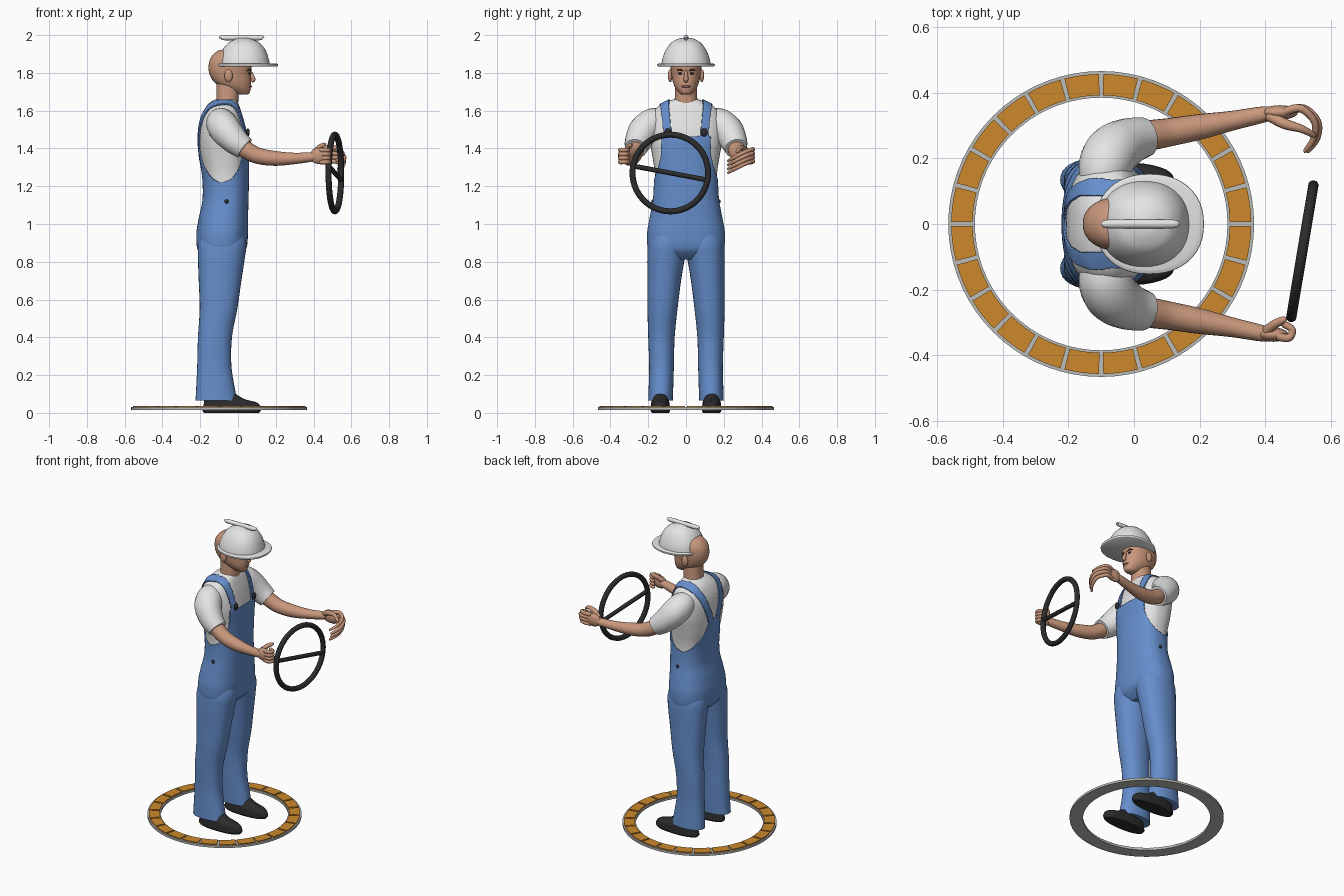
import bpy, bmesh, math
from mathutils import Vector

cube = bpy.data.objects.get("Cube")
if cube:
    bpy.data.objects.remove(cube)


def material(name, r, g, b):
    m = bpy.data.materials.new(name)
    m.use_nodes = True
    m.diffuse_color = (r, g, b, 1)
    m.node_tree.nodes["Principled BSDF"].inputs["Base Color"].default_value = (r, g, b, 1)
    return m


BLUE = material("denim blue", 0.13, 0.27, 0.6)
WHITE = material("shirt white", 0.77, 0.78, 0.77)
SKIN = material("skin", 0.58, 0.31, 0.2)
LIP = material("lip", 0.4, 0.17, 0.12)
BLACK = material("black rubber", 0.025, 0.025, 0.027)
ORANGE = material("orange brick", 0.61, 0.25, 0.025)
GREY = material("mortar grey", 0.5, 0.5, 0.48)


def smooth_rows(rows, steps):
    """Pass a Catmull-Rom curve through rows of numbers."""
    out = []
    for i in range(len(rows) - 1):
        a, b, c, d = (rows[min(max(i + k, 0), len(rows) - 1)] for k in (-1, 0, 1, 2))
        for s in range(steps):
            t = s / steps
            out.append([q + t / 2 * (r - p + t * (2 * p - 5 * q + 4 * r - w + t * (3 * (q - r) + w - p)))
                        for p, q, r, w in zip(a, b, c, d)])
    return out + [list(rows[-1])]


def finish(obj, mat, angle=40):
    obj.data.materials.clear()
    obj.data.materials.append(mat)
    bpy.ops.object.select_all(action="DESELECT")
    obj.select_set(True)
    bpy.context.view_layer.objects.active = obj
    bpy.ops.object.shade_smooth_by_angle(angle=math.radians(angle))
    return obj


def from_bmesh(name, bm, mat, angle=40):
    bmesh.ops.recalc_face_normals(bm, faces=bm.faces)
    mesh = bpy.data.meshes.new(name)
    bm.to_mesh(mesh)
    bm.free()
    obj = bpy.data.objects.new(name, mesh)
    bpy.context.collection.objects.link(obj)
    return finish(obj, mat, angle)


def loft_bmesh(rows, sides=32, steps=5, power=2.2):
    """Stack rounded sections; each row is z, back x, front x, low y, high y."""
    bm = bmesh.new()
    rings = []
    for z, x0, x1, y0, y1 in smooth_rows(rows, steps):
        ring = []
        for k in range(sides):
            a = math.tau * k / sides
            u, v = (math.copysign(abs(f(a)) ** (2 / power), f(a)) for f in (math.cos, math.sin))
            ring.append(bm.verts.new(((x0 + x1 + (x1 - x0) * u) / 2, (y0 + y1 + (y1 - y0) * v) / 2, z)))
        rings.append(ring)
    for lo, hi in zip(rings, rings[1:]):
        for k in range(sides):
            j = (k + 1) % sides
            bm.faces.new((lo[k], lo[j], hi[j], hi[k]))
    bm.faces.new(rings[0])
    bm.faces.new(rings[-1])
    return bm


def loft(name, rows, mat, **options):
    return from_bmesh(name, loft_bmesh(rows, **options), mat)


def centred(rows):
    return [(z, x0, x1, -w, w) for z, x0, x1, w in rows]


def tube(name, points, mat, steps=5, sides=4):
    """Tapered tube through points of x, y, z, radius."""
    curve = bpy.data.curves.new(name, "CURVE")
    curve.dimensions = "3D"
    curve.bevel_depth = 1
    curve.bevel_resolution = sides
    curve.use_fill_caps = True
    path = smooth_rows(points, steps)
    spline = curve.splines.new("POLY")
    spline.points.add(len(path) - 1)
    for p, (x, y, z, r) in zip(spline.points, path):
        p.co = (x, y, z, 1)
        p.radius = max(r, 0.001)
    temp = bpy.data.objects.new(name, curve)
    bpy.context.collection.objects.link(temp)
    bpy.context.view_layer.update()
    mesh = bpy.data.meshes.new_from_object(temp.evaluated_get(bpy.context.evaluated_depsgraph_get()))
    bpy.data.objects.remove(temp)
    obj = bpy.data.objects.new(name, mesh)
    bpy.context.collection.objects.link(obj)
    return finish(obj, mat, 60)


def ball(name, centre, size, mat):
    bm = bmesh.new()
    bmesh.ops.create_uvsphere(bm, u_segments=20, v_segments=12, radius=1)
    for v in bm.verts:
        v.co = Vector(centre) + v.co * Vector(size)
    return from_bmesh(name, bm, mat)


def ring_sector(name, r0, r1, a0, a1, z0, z1, steps, mat):
    """Flat slab between two radii, closed when it goes all the way round."""
    bm = bmesh.new()
    full = a1 - a0 > 6.28
    cols = []
    for i in range(steps if full else steps + 1):
        a = a0 + (a1 - a0) * i / steps
        cols.append([bm.verts.new((r * math.cos(a) - 0.1, r * math.sin(a), z))
                     for r, z in ((r0, z0), (r1, z0), (r1, z1), (r0, z1))])
    for i in range(steps):
        a, b = cols[i], cols[(i + 1) % len(cols)]
        for k in range(4):
            j = (k + 1) % 4
            bm.faces.new((a[k], a[j], b[j], b[k]))
    if not full:
        bm.faces.new(cols[0])
        bm.faces.new(cols[-1])
    return from_bmesh(name, bm, mat, 20)


# Paved ring on the ground
ring_sector("ring_base", 0.385, 0.466, 0, math.tau, 0.016, 0.03, 72, GREY)
for i in range(24):
    a = math.tau * i / 24
    ring_sector(f"ring_brick_{i + 1}", 0.392, 0.457, a + 0.014, a + math.tau / 24 - 0.014, 0.02, 0.036, 4, ORANGE)

# Shirt body
body = centred([(0.82, -0.17, -0.01, 0.16), (0.87, -0.207, 0.035, 0.193), (0.95, -0.212, 0.045, 0.198),
                (1.03, -0.2, 0.045, 0.185), (1.13, -0.18, 0.048, 0.167), (1.25, -0.182, 0.05, 0.163),
                (1.36, -0.2, 0.05, 0.178), (1.46, -0.207, 0.048, 0.195), (1.55, -0.198, 0.03, 0.19),
                (1.61, -0.175, 0.012, 0.16), (1.642, -0.15, 0.0, 0.11), (1.66, -0.12, -0.01, 0.065)])
loft("shirt_body", body, WHITE, sides=64, steps=6, power=2.4)


# Overalls bib, back panel and straps, lifted off the shirt
def ramp(z, z0, v0, z1, v1):
    t = min(max((z - z0) / (z1 - z0), 0), 1)
    return v0 + (v1 - v0) * t


def is_overalls(c):
    y, z = abs(c.y), c.z
    if z < 1.225:
        return True
    if z > 1.655:
        return False
    if c.x > -0.075:
        if z < 1.465:
            return y < ramp(z, 1.225, 0.165, 1.36, 0.13)
        return abs(y - ramp(z, 1.46, 0.095, 1.62, 0.11)) < 0.023
    if z < 1.4:
        return y < ramp(z, 1.225, 0.16, 1.32, 0.085) - ramp(z, 1.32, 0, 1.4, 0.03)
    return abs(y - ramp(z, 1.4, 0.03, 1.62, 0.11)) < 0.027


bm = loft_bmesh(body, sides=160, steps=14, power=2.4)
bmesh.ops.recalc_face_normals(bm, faces=bm.faces)
bmesh.ops.delete(bm, geom=[f for f in bm.faces if not is_overalls(f.calc_center_median())], context="FACES")
for _ in range(4):
    edge = [v for v in bm.verts if v.is_boundary]
    bmesh.ops.smooth_vert(bm, verts=edge, factor=0.5, use_axis_x=True, use_axis_y=True, use_axis_z=True)
overalls = from_bmesh("overalls_bib", bm, BLUE)
shell = overalls.modifiers.new("thickness", "SOLIDIFY")
shell.thickness = 0.008
shell.offset = 1

# Legs, boots, sleeves, arms and small fittings on both sides
for side, s in (("left", 1), ("right", -1)):
    leg = [(0.065, -0.225, -0.005, 0.07, 0.2), (0.12, -0.222, -0.015, 0.068, 0.198),
           (0.25, -0.216, -0.035, 0.064, 0.195), (0.4, -0.212, -0.032, 0.06, 0.2),
           (0.55, -0.203, -0.004, 0.045, 0.204), (0.7, -0.208, 0.018, 0.026, 0.204),
           (0.82, -0.212, 0.036, 0.006, 0.205), (0.9, -0.21, 0.045, -0.01, 0.2), (0.98, -0.18, 0.03, 0.0, 0.17)]
    boot = [(0.0, -0.18, 0.11, 0.09, 0.18), (0.012, -0.188, 0.12, 0.084, 0.187), (0.03, -0.185, 0.12, 0.085, 0.186),
            (0.055, -0.18, 0.1, 0.088, 0.184), (0.075, -0.178, 0.03, 0.092, 0.18), (0.12, -0.17, -0.04, 0.095, 0.175)]
    for part, rows, mat in (("trouser_leg", leg, BLUE), ("boot", boot, BLACK)):
        loft(f"{side}_{part}", [(z, x0, x1, s * y0, s * y1) for z, x0, x1, y0, y1 in rows], mat)
    sleeve = [(-0.1, 0.11, 1.55, 0.06), (-0.09, 0.17, 1.535, 0.08), (-0.065, 0.22, 1.495, 0.083),
              (-0.015, 0.252, 1.44, 0.072), (0.035, 0.265, 1.4, 0.06)]
    arm = [(-0.01, 0.255, 1.43, 0.045), (0.05, 0.27, 1.388, 0.046), (0.11, 0.28, 1.36, 0.043),
           (0.2, 0.296, 1.347, 0.039), (0.3, 0.315, 1.347, 0.03), (0.39, 0.333, 1.355, 0.025), (0.42, 0.336, 1.36, 0.02)]
    for part, path, mat in (("sleeve", sleeve, WHITE), ("arm", arm, SKIN)):
        tube(f"{side}_{part}", [(x, s * y, z, r) for x, y, z, r in path], mat, sides=8)
    ball(f"{side}_ear", (-0.05, s * 0.084, 1.785), (0.022, 0.012, 0.034), SKIN)
    ball(f"{side}_eye", (0.062, s * 0.031, 1.797), (0.006, 0.012, 0.005), BLACK)
    tube(f"{side}_eyebrow", [(0.066, s * 0.014, 1.81, 0.004), (0.063, s * 0.033, 1.818, 0.004),
                             (0.048, s * 0.05, 1.813, 0.002)], BLACK)
    ball(f"{side}_buckle", (0.052, s * 0.096, 1.485), (0.01, 0.018, 0.022), BLACK)
    ball(f"{side}_waist_button", (-0.06, s * 0.176, 1.12), (0.011, 0.008, 0.011), BLACK)

# Head
loft("neck", centred([(1.6, -0.13, 0.0, 0.07), (1.66, -0.115, 0.002, 0.06), (1.75, -0.115, 0.01, 0.056)]), SKIN)
loft("head", centred([(1.685, 0.0, 0.05, 0.022), (1.695, -0.03, 0.062, 0.036), (1.72, -0.08, 0.068, 0.056),
                      (1.75, -0.125, 0.07, 0.069), (1.79, -0.15, 0.067, 0.077), (1.835, -0.156, 0.072, 0.082),
                      (1.88, -0.144, 0.062, 0.078), (1.915, -0.11, 0.03, 0.055), (1.925, -0.07, 0.0, 0.02)]), SKIN)
tube("nose", [(0.064, 0, 1.81, 0.007), (0.074, 0, 1.785, 0.01), (0.08, 0, 1.765, 0.013), (0.07, 0, 1.755, 0.008)], SKIN)
ball("mouth", (0.066, 0, 1.728), (0.008, 0.024, 0.006), LIP)

# Hard hat
loft("hat_dome", centred([(1.838, -0.108, 0.17, 0.132), (1.88, -0.1, 0.161, 0.124), (1.925, -0.08, 0.143, 0.105),
                          (1.96, -0.05, 0.113, 0.078), (1.98, -0.01, 0.07, 0.042), (1.986, 0.01, 0.045, 0.015)]), WHITE, sides=48)
loft("hat_brim", centred([(1.834, -0.115, 0.208, 0.148), (1.838, -0.118, 0.212, 0.152), (1.846, -0.118, 0.212, 0.152),
                          (1.851, -0.11, 0.195, 0.14)]), WHITE, sides=48, steps=2)
tube("hat_ridge", [(-0.09, 0, 1.984, 0.007), (-0.08, 0, 1.986, 0.013), (0.03, 0, 1.986, 0.014),
                   (0.12, 0, 1.986, 0.013), (0.132, 0, 1.984, 0.007)], WHITE)

# Hands: the left one open and curved, the right one closed
ball("left_palm", (0.445, 0.34, 1.36), (0.055, 0.022, 0.042), SKIN)
ball("right_palm", (0.425, -0.337, 1.36), (0.045, 0.022, 0.042), SKIN)
for i in range(4):
    h = 1.328 + 0.021 * i
    reach = (0, 0.008, 0.01, 0.0)[i] - 0.012
    tube(f"left_finger_{i + 1}", [(0.46, 0.343, h, 0.013), (0.52 + reach, 0.352, h + 0.004, 0.012),
                                  (0.562 + reach, 0.312, h - 0.01, 0.011), (0.56 + reach, 0.262, h - 0.035, 0.01),
                                  (0.535 + reach, 0.225, h - 0.055, 0.007), (0.53 + reach, 0.22, h - 0.058, 0.002)], SKIN)
    tube(f"right_finger_{i + 1}", [(0.435, -0.342, h, 0.013), (0.472, -0.347, h, 0.012), (0.482, -0.322, h, 0.011),
                                   (0.455, -0.305, h, 0.01), (0.445, -0.306, h, 0.004)], SKIN)
tube("left_thumb", [(0.41, 0.33, 1.375, 0.016), (0.46, 0.305, 1.4, 0.016), (0.51, 0.29, 1.405, 0.012),
                    (0.545, 0.272, 1.385, 0.009), (0.552, 0.265, 1.378, 0.003)], SKIN)
tube("right_thumb", [(0.405, -0.325, 1.38, 0.016), (0.43, -0.305, 1.405, 0.014), (0.455, -0.292, 1.42, 0.011),
                     (0.465, -0.288, 1.425, 0.004)], SKIN)

# Steering wheel with a single bar across
centre, turn = (0.513, -0.083, 1.27), (0, math.radians(90), math.radians(-9.5))
bpy.ops.mesh.primitive_torus_add(major_segments=56, minor_segments=14, major_radius=0.203, minor_radius=0.016,
                                 location=centre, rotation=turn)
wheel = bpy.context.object
wheel.name = "steering_wheel_rim"
finish(wheel, BLACK)
tilt = Vector((0.033, 0.196, -0.037))
ends = [Vector(centre) - tilt, Vector(centre) + tilt]
tube("steering_wheel_bar", [(*p, 0.013) for p in ends], BLACK)
